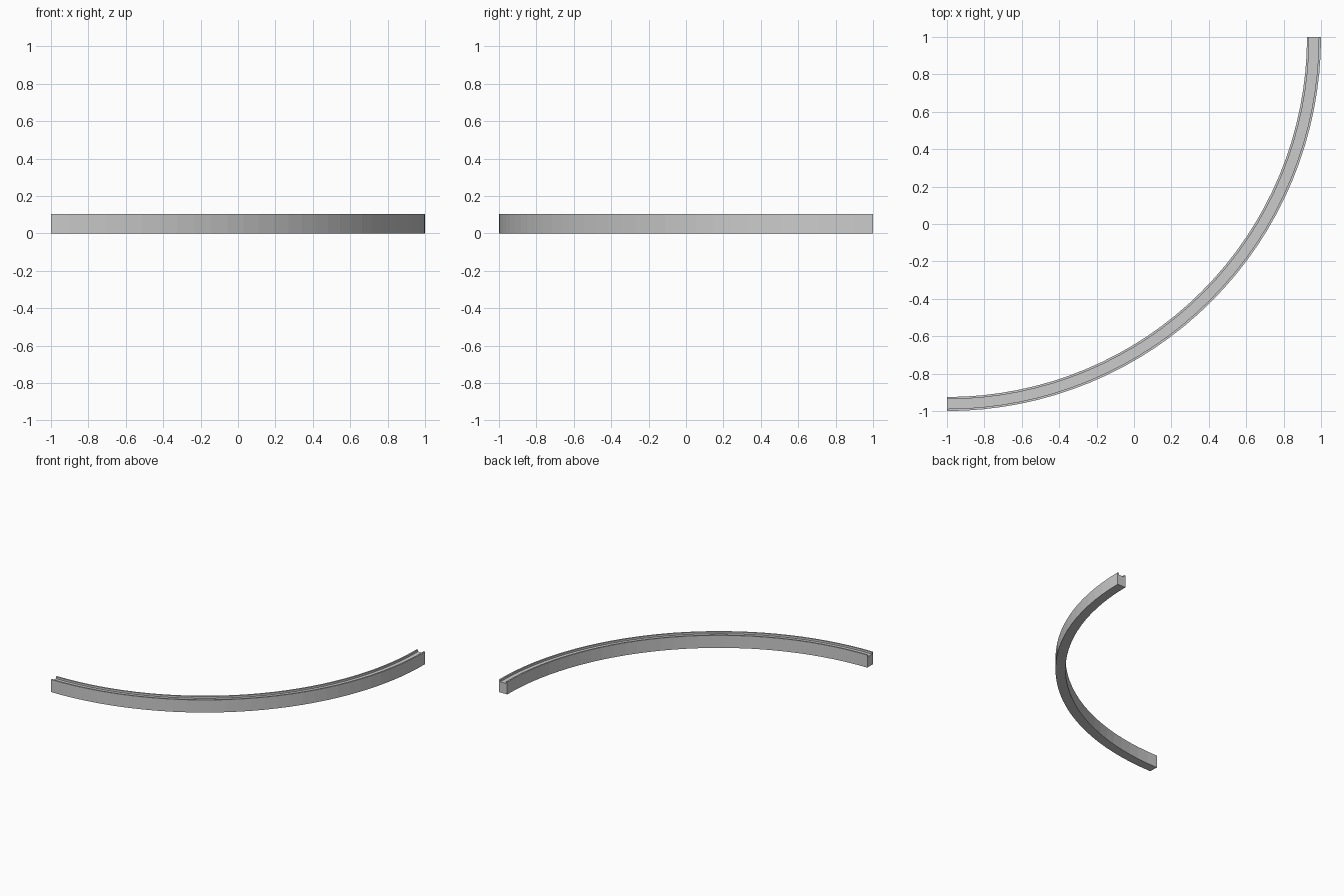
import bpy, bmesh, math

if "Cube" in bpy.data.objects:
    bpy.data.objects.remove(bpy.data.objects["Cube"])

SEGMENTS = 32
CENTRE = (-1.0, 1.0)
R_IN, R_OUT, HEIGHT = 1.925, 2.0, 0.103
LIP, DEPTH = 0.012, 0.016

# channel cross-section (radius, z): solid bar with a shallow groove on top
profile = [
    (R_OUT, 0), (R_OUT, HEIGHT), (R_OUT - LIP, HEIGHT),
    (R_OUT - LIP, HEIGHT - DEPTH), (R_IN + LIP, HEIGHT - DEPTH),
    (R_IN + LIP, HEIGHT), (R_IN, HEIGHT), (R_IN, 0),
]

# sweep the section through a quarter turn
bm = bmesh.new()
rings = []
for i in range(SEGMENTS + 1):
    a = -math.pi / 2 * (1 - i / SEGMENTS)
    rings.append([bm.verts.new((CENTRE[0] + r * math.cos(a),
                                CENTRE[1] + r * math.sin(a), z))
                  for r, z in profile])
n = len(profile)
for a, b in zip(rings, rings[1:]):
    for j in range(n):
        k = (j + 1) % n
        bm.faces.new((a[j], b[j], b[k], a[k]))

# end caps
bm.faces.new(rings[0])
bm.faces.new(rings[-1][::-1])
bmesh.ops.recalc_face_normals(bm, faces=bm.faces)

mesh = bpy.data.meshes.new("curved_channel")
bm.to_mesh(mesh)
bm.free()
bpy.context.collection.objects.link(bpy.data.objects.new("curved_channel", mesh))
